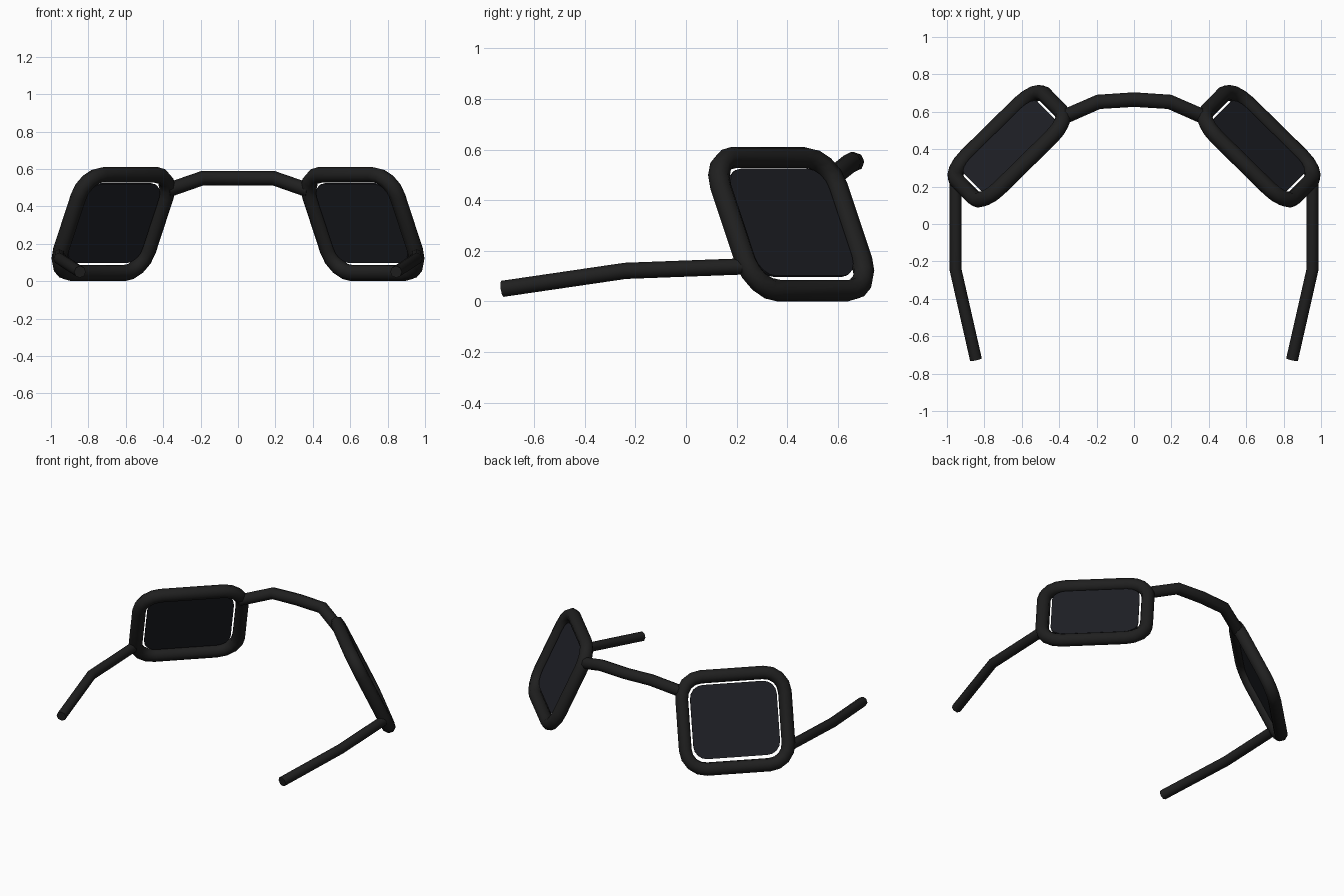
import bpy, bmesh
from math import cos, sin, pi, radians
from mathutils import Vector

if "Cube" in bpy.data.objects:
    bpy.data.objects.remove(bpy.data.objects["Cube"])


def material(name, rgb):
    m = bpy.data.materials.new(name)
    m.diffuse_color = (*rgb, 1)
    m.use_nodes = True
    m.node_tree.nodes["Principled BSDF"].inputs["Base Color"].default_value = m.diffuse_color
    return m


FRAME = material("black_plastic", (0.014, 0.014, 0.014))
GLASS = material("dark_glass", (0.014, 0.015, 0.020))

# Plane of the right-hand lens: turned outward, top leaning inward
CENTRE = Vector((0.667, 0.416, 0.306))
TURN, LEAN = radians(44.5), radians(25)
U = Vector((cos(TURN), -sin(TURN), 0))
N = Vector((sin(TURN) * cos(LEAN), cos(TURN) * cos(LEAN), sin(LEAN)))
V = N.cross(U).normalized()
if V.z < 0:
    V = -V


def rounded_rect(hw, hh, r, steps=4, shift=0.0):
    pts = []
    for i, (sx, sy) in enumerate([(1, 1), (-1, 1), (-1, -1), (1, -1)]):
        for k in range(steps + 1):
            a = pi / 2 * (i + k / steps)
            pts.append(CENTRE + U * (sx * (hw - r) + r * cos(a))
                       + V * (sy * (hh - r) + r * sin(a) + shift))
    return pts


def flip(pts, s):
    return [Vector((p[0] * s, p[1], p[2])) for p in pts]


def smooth(ob, angle):
    bpy.ops.object.select_all(action='DESELECT')
    ob.select_set(True)
    bpy.context.view_layer.objects.active = ob
    bpy.ops.object.shade_smooth_by_angle(angle=radians(angle))


def tube(name, pts, radius, closed=False):
    cu = bpy.data.curves.new(name, 'CURVE')
    cu.dimensions = '3D'
    cu.bevel_depth = radius
    cu.bevel_resolution = 2
    cu.use_fill_caps = not closed
    sp = cu.splines.new('POLY')
    sp.points.add(len(pts) - 1)
    for q, p in zip(sp.points, pts):
        q.co = (*p, 1)
    sp.use_cyclic_u = closed
    ob = bpy.data.objects.new(name, cu)
    bpy.context.collection.objects.link(ob)
    bpy.ops.object.select_all(action='DESELECT')
    ob.select_set(True)
    bpy.context.view_layer.objects.active = ob
    bpy.ops.object.convert(target='MESH')
    ob = bpy.context.view_layer.objects.active
    ob.data.materials.clear()
    ob.data.materials.append(FRAME)
    smooth(ob, 50)


def lens(name, pts, normal, thick=0.012):
    bm = bmesh.new()
    face = bm.faces.new([bm.verts.new(p - normal * thick / 2) for p in pts])
    ext = bmesh.ops.extrude_face_region(bm, geom=[face], use_keep_orig=True)
    moved = [g for g in ext['geom'] if isinstance(g, bmesh.types.BMVert)]
    bmesh.ops.translate(bm, verts=moved, vec=normal * thick)
    bmesh.ops.recalc_face_normals(bm, faces=bm.faces)
    me = bpy.data.meshes.new(name)
    bm.to_mesh(me)
    bm.free()
    me.materials.append(GLASS)
    ob = bpy.data.objects.new(name, me)
    bpy.context.collection.objects.link(ob)
    smooth(ob, 30)


for side, s in (("right", 1), ("left", -1)):
    # Rim around the lens
    tube("rim_" + side, flip(rounded_rect(0.328, 0.29, 0.13), s), 0.043, True)
    # Lens, leaving a thin gap inside the rim
    lens("lens_" + side, flip(rounded_rect(0.275, 0.233, 0.085, shift=0.005), s),
         Vector((N.x * s, N.y, N.z)))
    # Temple arm, bent inward and down at the back
    tube("temple_" + side, flip([(0.955, 0.24, 0.139), (0.955, -0.24, 0.121),
                                 (0.845, -0.725, 0.05)], s), 0.032)

# Arched bridge between the rims
half = [(0.38, 0.57, 0.485), (0.19, 0.653, 0.551)]
tube("bridge", half + [(0, 0.665, 0.551)] + flip(half[::-1], -1), 0.039)
